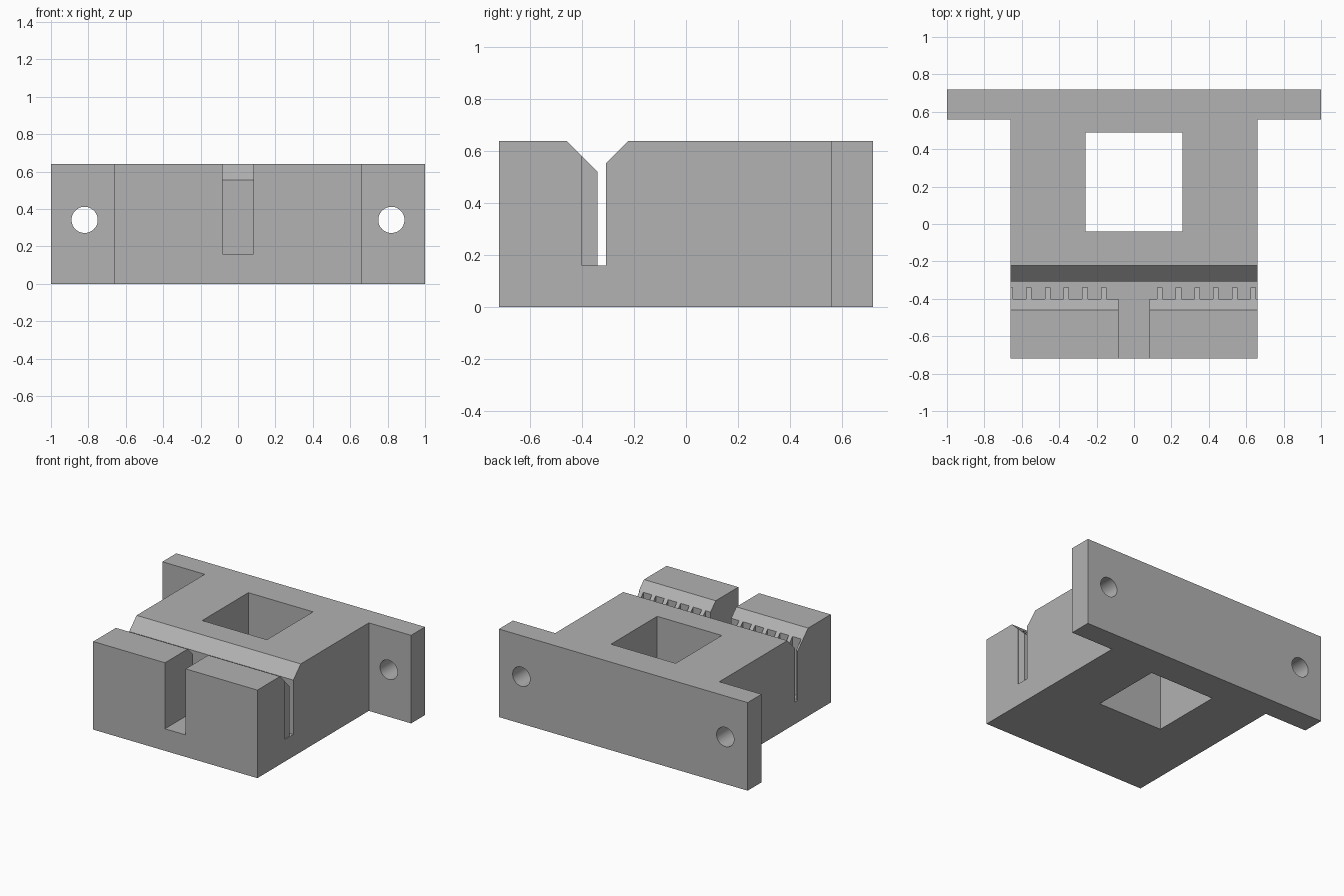
import bpy, bmesh, math
from mathutils import Matrix, Vector

cube = bpy.data.objects.get("Cube")
if cube:
    bpy.data.objects.remove(cube, do_unlink=True)

HEIGHT = 0.64
HALF_BODY = 0.66
SLOT_FLOOR = 0.16

grey = bpy.data.materials.new("plain_grey")
grey.use_nodes = True
grey.diffuse_color = (0.445, 0.445, 0.445, 1)
grey.node_tree.nodes["Principled BSDF"].inputs["Base Color"].default_value = grey.diffuse_color


def finish(name, bm):
    bmesh.ops.recalc_face_normals(bm, faces=bm.faces)
    mesh = bpy.data.meshes.new(name)
    bm.to_mesh(mesh)
    bm.free()
    mesh.materials.append(grey)
    obj = bpy.data.objects.new(name, mesh)
    bpy.context.collection.objects.link(obj)
    return obj


def extrude(name, points, direction):
    bm = bmesh.new()
    face = bm.faces.new([bm.verts.new(p) for p in points])
    side = bmesh.ops.extrude_face_region(bm, geom=[face])
    verts = [v for v in side["geom"] if isinstance(v, bmesh.types.BMVert)]
    bmesh.ops.translate(bm, verts=verts, vec=direction)
    return finish(name, bm)


def boxes(name, spans):
    bm = bmesh.new()
    for low, high in spans:
        low, high = Vector(low), Vector(high)
        place = Matrix.Translation((low + high) / 2) @ Matrix.Diagonal((*(high - low), 1))
        bmesh.ops.create_cube(bm, size=1, matrix=place)
    return finish(name, bm)


# T-shaped block: body and wide mounting flange
half = [(HALF_BODY, -0.72), (HALF_BODY, 0.56), (1, 0.56), (1, 0.72)]
outline = half + [(-x, y) for x, y in reversed(half)]
block = extrude("belt_clamp_block", [(x, y, 0) for x, y in outline], (0, 0, HEIGHT))

# Square shaft through the body
shaft = boxes("shaft_cutter", [((-0.26, -0.04, -0.1), (0.26, 0.49, 1))])

# Screw holes through the flange
bm = bmesh.new()
for side in (-1, 1):
    place = Matrix.Translation((side * 0.82, 0.64, 0.342)) @ Matrix.Rotation(math.pi / 2, 4, "X")
    bmesh.ops.create_cone(bm, cap_ends=True, segments=48, radius1=0.07,
                          radius2=0.07, depth=0.4, matrix=place)
screws = finish("screw_cutter", bm)

# Belt slit with a flared mouth
profile = [(-0.34, SLOT_FLOOR), (-0.307, SLOT_FLOOR), (-0.307, 0.555),
           (-0.122, 0.74), (-0.56, 0.74), (-0.34, 0.52)]
slit = extrude("slit_cutter", [(-0.8, y, z) for y, z in profile], (1.6, 0, 0))

# Gaps between the narrow belt teeth
gaps = boxes("tooth_gap_cutter", [
    ((0.053 + k / 10, -0.40, SLOT_FLOOR), (0.123 + k / 10, -0.32, 0.8))
    for k in range(-7, 7)])

# Vertical slot in the front
slot = boxes("front_slot_cutter", [((-0.083, -0.8, SLOT_FLOOR), (0.083, -0.32, 0.8))])

# Cut the block and discard the cutters
cutters = [shaft, screws, slit, gaps, slot]
for cutter in cutters:
    cutter.hide_render = True
    mod = block.modifiers.new(cutter.name, "BOOLEAN")
    mod.operation = "DIFFERENCE"
    mod.solver = "EXACT"
    mod.object = cutter
graph = bpy.context.evaluated_depsgraph_get()
result = bpy.data.meshes.new_from_object(block.evaluated_get(graph))
block.modifiers.clear()
block.data = result
for cutter in cutters:
    bpy.data.objects.remove(cutter, do_unlink=True)

# Smooth only the screw hole walls
bpy.ops.object.select_all(action="DESELECT")
block.select_set(True)
bpy.context.view_layer.objects.active = block
bpy.ops.object.shade_smooth_by_angle(angle=math.radians(30))
